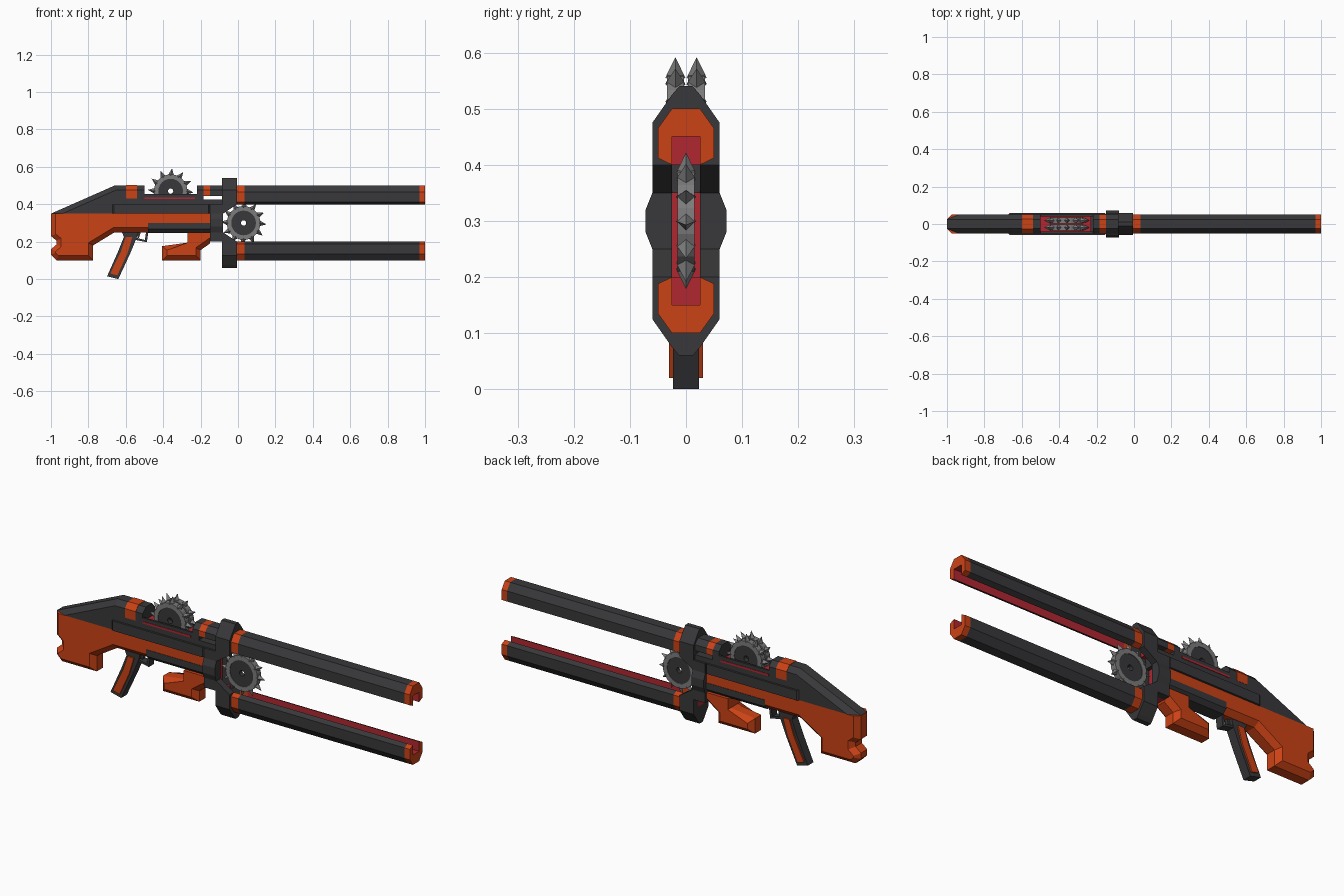
import bpy, bmesh
from math import sin, cos, pi

if "Cube" in bpy.data.objects:
    bpy.data.objects.remove(bpy.data.objects["Cube"])


def material(name, rgb):
    m = bpy.data.materials.new(name)
    m.diffuse_color = (*rgb, 1)
    m.use_nodes = True
    m.node_tree.nodes["Principled BSDF"].inputs["Base Color"].default_value = m.diffuse_color
    return m


DARK = material("dark", (0.04, 0.04, 0.043))
ORANGE = material("orange", (0.6, 0.055, 0.008))
RED = material("red", (0.44, 0.02, 0.03))
STEEL = material("steel", (0.2, 0.2, 0.2))


def finish(name, bm, mat, mirror=False):
    bmesh.ops.recalc_face_normals(bm, faces=bm.faces[:])
    me = bpy.data.meshes.new(name)
    bm.to_mesh(me)
    bm.free()
    me.materials.append(mat)
    ob = bpy.data.objects.new(name, me)
    bpy.context.collection.objects.link(ob)
    if mirror:
        mod = ob.modifiers.new("mirror", 'MIRROR')
        mod.use_axis = (False, True, False)
        mod.use_mirror_merge = False
    return ob


def prism(name, pts, lo, hi, mat, axis='y', chamfer=(), c=0.025, mirror=False):
    """Extrude an (x,z) outline along y, or a (y,z) outline along x."""
    bm = bmesh.new()
    n = len(pts)
    put = (lambda p, t: (p[0], t, p[1])) if axis == 'y' else (lambda p, t: (t, p[0], p[1]))
    a = [bm.verts.new(put(p, lo)) for p in pts]
    b = [bm.verts.new(put(p, hi)) for p in pts]
    bm.faces.new(a)
    bm.faces.new(b)
    for i in range(n):
        j = (i + 1) % n
        bm.faces.new((a[i], a[j], b[j], b[i]))
    bmesh.ops.recalc_face_normals(bm, faces=bm.faces[:])
    if chamfer:
        edges = [bm.edges.get((r[i], r[(i + 1) % n])) for i in chamfer for r in (a, b)]
        bmesh.ops.bevel(bm, geom=edges, offset=c, offset_type='OFFSET',
                        segments=1, profile=0.5, affect='EDGES')
    return finish(name, bm, mat, mirror)


def plate(name, pts, half, mat, **kw):
    return prism(name, pts, -half, half, mat, **kw)


def rect(x0, x1, z0, z1):
    return [(x0, z0), (x1, z0), (x1, z1), (x0, z1)]


def sym(half):
    """Complete a half outline (y >= 0) with its mirror image."""
    return half + [(-y, z) for y, z in reversed(half)]


def ring(bm, r0, r1, t, cx, cy, cz, n=24):
    """Flat washer about the y axis."""
    loops = []
    for i in range(n):
        a = 2 * pi * i / n
        loops.append([bm.verts.new((cx + r * cos(a), cy + y, cz + r * sin(a)))
                      for r, y in ((r0, -t), (r1, -t), (r1, t), (r0, t))])
    for i in range(n):
        p, q = loops[i], loops[(i + 1) % n]
        for k in range(4):
            m = (k + 1) % 4
            bm.faces.new((p[k], p[m], q[m], q[k]))


def saw_blade(name, cx, cy, cz, teeth=12):
    bm = bmesh.new()
    ring(bm, 0.066, 0.09, 0.015, cx, cy, cz)
    for i in range(teeth):
        a = 2 * pi * i / teeth + pi / 2

        def at(r, da, y):
            return bm.verts.new((cx + r * cos(a + da), cy + y, cz + r * sin(a + da)))
        base = [at(0.08, -0.24, 0), at(0.085, 0, -0.018), at(0.08, 0.24, 0), at(0.085, 0, 0.018)]
        tip = at(0.122, -0.06, 0)
        bm.faces.new(base)
        for k in range(4):
            bm.faces.new((base[k], base[(k + 1) % 4], tip))
    finish(name + "_teeth", bm, STEEL)
    bm = bmesh.new()
    ring(bm, 0.014, 0.067, 0.012, cx, cy, cz)
    finish(name + "_hub", bm, DARK)


# Stock and receiver
plate("stock", [(-1, .35), (-1, .23), (-.97, .205), (-.97, .185), (-1, .16), (-1, .13),
                (-.97, .10), (-.775, .10), (-.775, .18), (-.66, .25), (-.15, .25), (-.15, .35)],
      .05, ORANGE, chamfer=range(10))
plate("receiver_top", [(-1, .35), (-.66, .5), (-.5, .5), (-.5, .4), (-.22, .4), (-.22, .5),
                       (-.185, .5), (-.185, .425), (-.085, .425), (-.085, .35)],
      .05, DARK, chamfer=(0, 1, 5))
prism("saw_slot_cheeks", rect(-.51, -.21, .39, .455), .04, .05, DARK, mirror=True)
plate("red_stripe", rect(-.5, -.23, .427, .437), .052, RED)
plate("side_rail", rect(-.67, -.15, .35, .4), .06, DARK, chamfer=(1, 3), c=.008)
plate("lower_panel", rect(-.48, -.15, .247, .3), .052, DARK, chamfer=(0,), c=.02)

# Top bands and feed stub
band = sym([(.051, .43), (.051, .476), (.026, .502)])
stub = sym([(.05, .445), (.05, .475), (.025, .5)])
prism("rear_band", band, -.60, -.54, ORANGE, 'x')
prism("front_band", stub, -.185, -.15, ORANGE, 'x')
prism("feed_stub", stub, -.15, -.08, DARK, 'x')

# Grip, trigger guard and trigger
plate("grip", [(-.62, .25), (-.535, .25), (-.54, .225), (-.575, .14), (-.64, .0),
               (-.70, .015), (-.64, .15), (-.61, .225)], .023, DARK)
plate("grip_inlay", [(-.60, .225), (-.565, .225), (-.59, .14), (-.645, .02),
                     (-.683, .03), (-.625, .15)], .03, ORANGE)
plate("trigger_guard", [(-.48, .25), (-.487, .197), (-.56, .212), (-.56, .225),
                        (-.498, .209), (-.492, .25)], .02, DARK)
plate("trigger", [(-.54, .25), (-.52, .25), (-.53, .22), (-.538, .22)], .008, DARK)

# Foregrip
plate("foregrip", [(-.405, .176), (-.405, .10), (-.20, .10), (-.20, .155), (-.15, .19),
                   (-.15, .25), (-.27, .25), (-.27, .195)], .05, ORANGE, chamfer=(0, 1, 2, 3, 7))

# Barrels with collars: the lower set is the upper one flipped about z = 0.3
for side, flip in (("upper", False), ("lower", True)):
    def f(pts):
        return [(y, .6 - z) for y, z in pts] if flip else pts
    section = f(sym([(.025, .45), (.025, .40), (.05, .412), (.05, .465), (.025, .5)]))
    prism(side + "_barrel_ring", section, -.005, .035, ORANGE, 'x')
    barrel = prism(side + "_barrel", section, .035, .97, DARK, 'x')
    tip = prism(side + "_barrel_tip", section, .97, 1, ORANGE, 'x')
    for ob in (barrel, tip):
        ob.data.materials.append(RED)
        for p in ob.data.polygons:
            c = p.center
            if abs(p.normal.x) < .5 and abs(c.y) < .03 and .14 < c.z < .46 and \
                    (abs(p.normal.y) > .9 or abs(abs(c.z - .3) - .15) < .001):
                p.material_index = 1
    collar = f(sym([(.025, .45), (.025, .40), (.06, .40), (.06, .475), (.025, .525), (.012, .54)]))
    prism(side + "_collar", collar, -.085, -.005, DARK, 'x')
    prism(side + "_slot_end", f(sym([(.025, .40), (.025, .45)])), -.085, -.06, RED, 'x')

# Yoke joining both collars behind the front blade
prism("yoke_arms", [(-.085, .2), (-.005, .2), (-.08, .25), (-.08, .35), (-.005, .4), (-.085, .4)],
      .025, .06, DARK, mirror=True)
prism("yoke_cheeks", [(.025, .2), (.06, .2), (.06, .25), (.072, .28), (.072, .32),
                      (.06, .35), (.06, .4), (.025, .4)], -.15, -.08, DARK, 'x', mirror=True)
plate("yoke_lining", rect(-.15, -.105, .2, .4), .0255, RED)

# Saw blades
saw_blade("front_blade", .03, 0, .30)
saw_blade("top_blade_left", -.36, -.019, .47)
saw_blade("top_blade_right", -.36, .019, .47)
